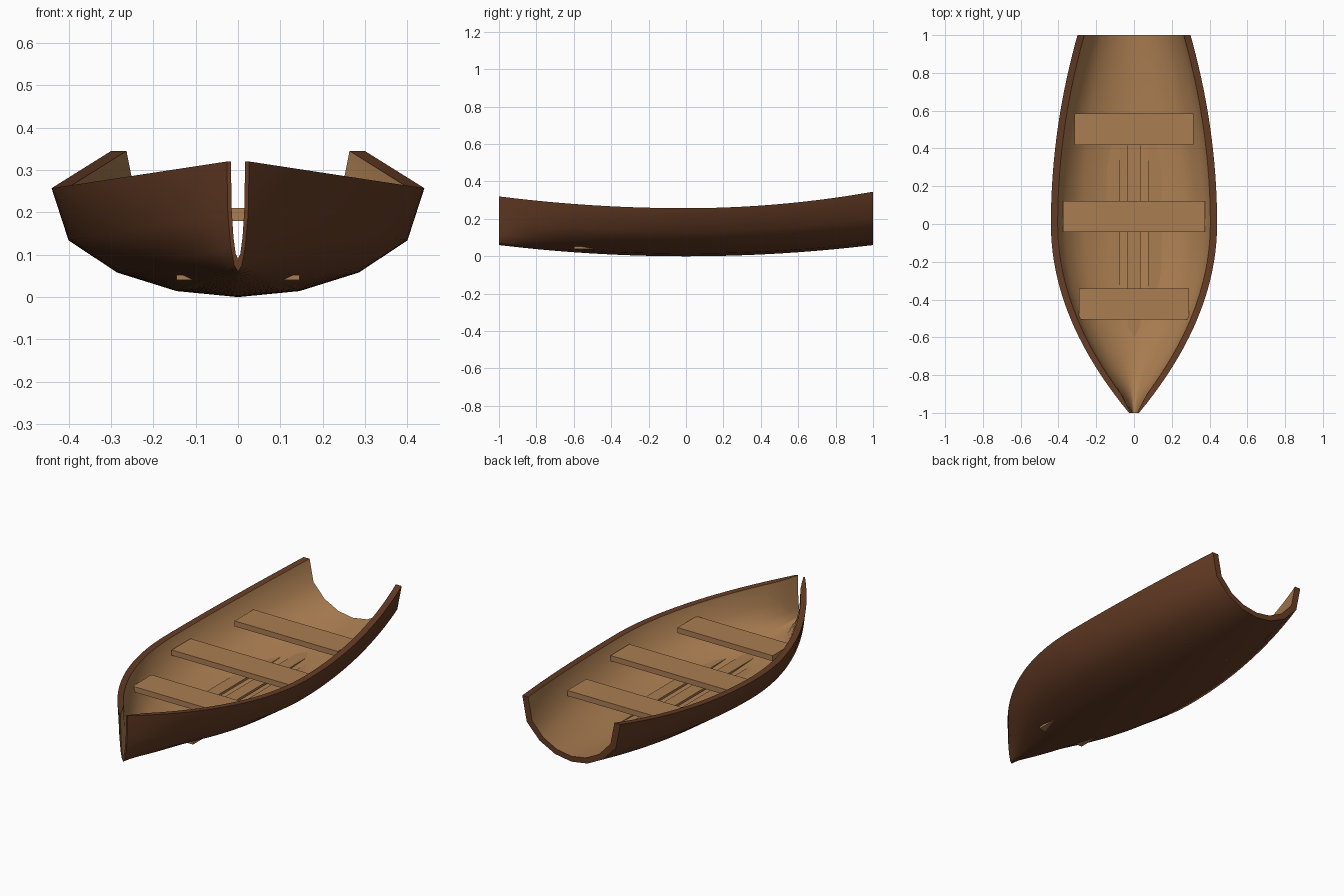
import bpy, bmesh

if "Cube" in bpy.data.objects:
    bpy.data.objects.remove(bpy.data.objects["Cube"])


def material(name, rgb):
    m = bpy.data.materials.new(name)
    m.diffuse_color = (*rgb, 1)
    m.use_nodes = True
    m.node_tree.nodes["Principled BSDF"].inputs["Base Color"].default_value = m.diffuse_color
    return m


DARK = material("dark brown wood", (0.13, 0.045, 0.018))
TAN = material("tan wood", (0.43, 0.22, 0.088))
SEAT = material("seat wood", (0.40, 0.205, 0.083))

# Half section, keel to gunwale: fraction of half beam, fraction of height
SECTION = [(0, 0), (0.33, 0.055), (0.648, 0.225), (0.909, 0.52), (1, 1)]
FULL = [(-a, b) for a, b in SECTION[:0:-1]] + SECTION
STATIONS = 40


def station(y):
    """Half beam, keel height and gunwale height along the boat."""
    t = y * y
    if y < 0:
        return 0.44 * (1 - 0.94 * t), 0.06 * t, 0.257 + 0.063 * t
    return 0.44 * (1 - 0.32 * t), 0.06 * t, 0.257 + 0.088 * t


def ring(bm, y, inner):
    w, low, top = station(y)
    if inner:
        w -= min(0.036, 0.37 * w)
        low += 0.03
    return [bm.verts.new((a * w, y, low + b * (top - low))) for a, b in FULL]


# Hull: outer skin, inner skin, gunwale strips and open ends
bm = bmesh.new()
ys = [-1 + 2 * i / STATIONS for i in range(STATIONS + 1)]
outer = [ring(bm, y, False) for y in ys]
inner = [ring(bm, y, True) for y in ys]
skins = []
for rings, mat in ((outer, 0), (inner, 1)):
    for r, s in zip(rings, rings[1:]):
        for j in range(len(FULL) - 1):
            f = bm.faces.new((r[j], r[j + 1], s[j + 1], s[j]))
            f.material_index = mat
            f.smooth = True
            skins.append(f)
for i in range(STATIONS):
    for j in (0, -1):
        bm.faces.new((outer[i][j], outer[i + 1][j], inner[i + 1][j], inner[i][j]))
for i in (0, -1):
    for j in range(len(FULL) - 1):
        bm.faces.new((outer[i][j], outer[i][j + 1], inner[i][j + 1], inner[i][j]))
bmesh.ops.recalc_face_normals(bm, faces=bm.faces)
# Keep the rim crisp while both skins stay smooth
for e in bm.edges:
    e.smooth = all(f.smooth for f in e.link_faces)
mesh = bpy.data.meshes.new("hull")
bm.to_mesh(mesh)
bm.free()
mesh.materials.append(DARK)
mesh.materials.append(TAN)
bpy.context.collection.objects.link(bpy.data.objects.new("hull", mesh))


def board(name, centre, size, mat):
    bpy.ops.mesh.primitive_cube_add(size=1, location=centre)
    o = bpy.context.object
    o.name = name
    o.scale = size
    bpy.ops.object.transform_apply(location=False, rotation=False, scale=True)
    o.data.materials.append(mat)


# Bench seats
for name, y, width in (("bow_seat", -0.423, 0.58), ("middle_seat", 0.04, 0.75),
                       ("stern_seat", 0.502, 0.63)):
    board(name, (0, y, 0.195), (width, 0.165, 0.03), SEAT)

# Floor slats
for k in (-1, 0, 1):
    board("floor_slat", (k * 0.11, 0, 0.046), (0.07, 1.2, 0.012), SEAT)
